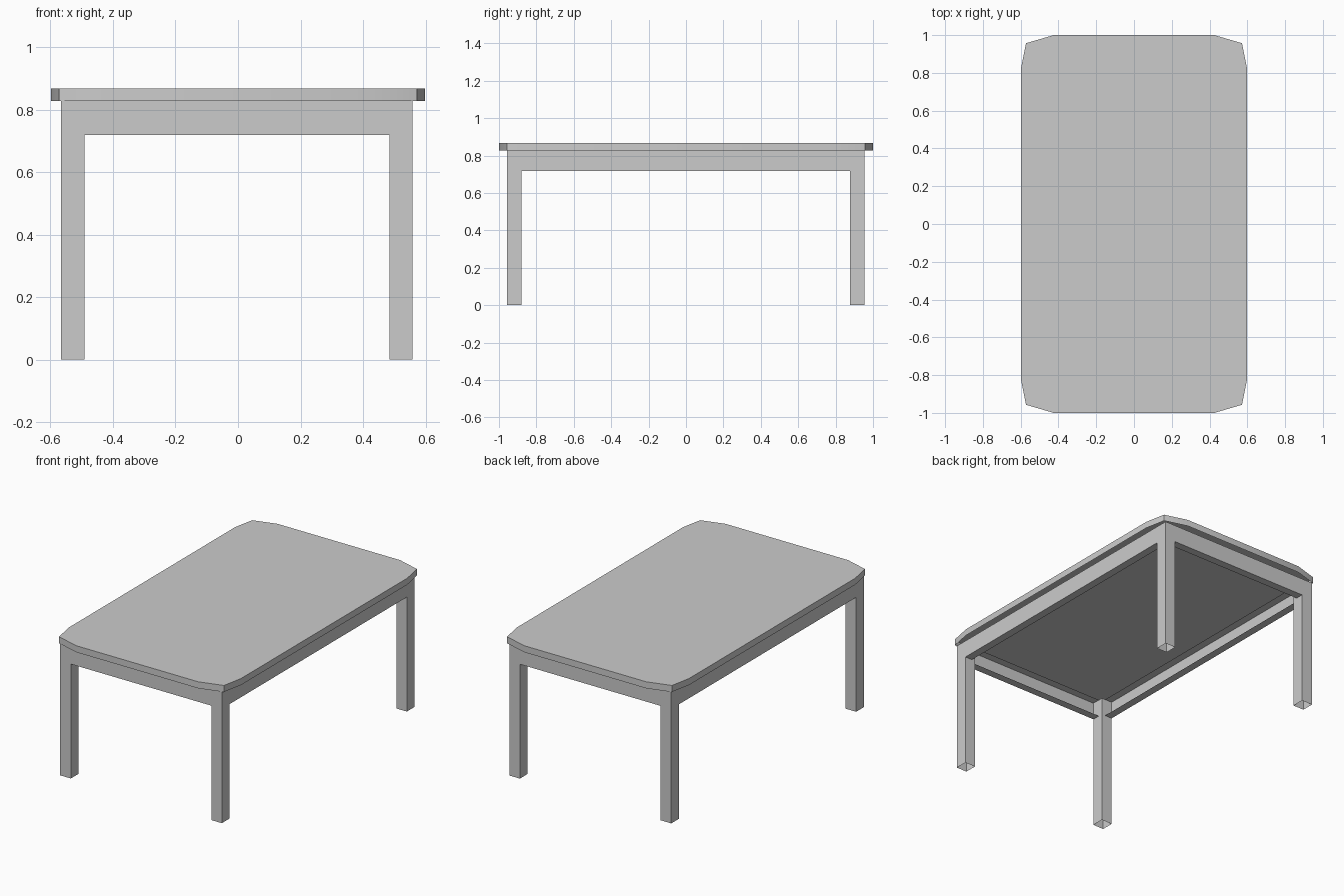
import bpy, bmesh
from math import radians

if "Cube" in bpy.data.objects:
    bpy.data.objects.remove(bpy.data.objects["Cube"])

def make_object(name, bm):
    mesh = bpy.data.meshes.new(name)
    bm.to_mesh(mesh)
    bm.free()
    obj = bpy.data.objects.new(name, mesh)
    bpy.context.collection.objects.link(obj)
    return obj

def box(name, x, y, z, open_side=None):
    """Box between ranges; open_side is the outward direction of a face left out."""
    bm = bmesh.new()
    bmesh.ops.create_cube(bm, size=1)
    bm.normal_update()
    if open_side:
        gone = [f for f in bm.faces if sum(a * b for a, b in zip(f.normal, open_side)) > 0.9]
        bmesh.ops.delete(bm, geom=gone, context='FACES_ONLY')
    for v in bm.verts:
        v.co = [r[0] if c < 0 else r[1] for c, r in zip(v.co, (x, y, z))]
    return make_object(name, bm)

TOP, UNDER, APRON = 0.868, 0.827, 0.718

# Tabletop: rectangle with two-facet corners, a shell open underneath
corner = [(0.598, 0.825), (0.572, 0.957), (0.425, 1.0)]
outline = (corner + [(-x, y) for x, y in reversed(corner)]
           + [(-x, -y) for x, y in corner]
           + [(x, -y) for x, y in reversed(corner)])
bm = bmesh.new()
upper = [bm.verts.new((x, y, TOP)) for x, y in outline]
lower = [bm.verts.new((x, y, UNDER)) for x, y in outline]
bm.faces.new(upper)
for i in range(len(outline)):
    bm.faces.new((upper[i - 1], lower[i - 1], lower[i], upper[i]))
tabletop = make_object("tabletop", bm)
bpy.context.view_layer.objects.active = tabletop
tabletop.select_set(True)
bpy.ops.object.shade_smooth_by_angle(angle=radians(60))

# Four square legs, open at the foot
leg_x = {"left": (-0.566, -0.491), "right": (0.485, 0.558)}
leg_y = {"front": (-0.957, -0.879), "back": (0.877, 0.955)}
for side, x in leg_x.items():
    for end, y in leg_y.items():
        box(f"{end}_{side}_leg", x, y, (0, UNDER), (0, 0, -1))

# Apron rails flush with the legs, open on the inside
THICK = 0.05
span_x = (leg_x["left"][1], leg_x["right"][0])
span_y = (leg_y["front"][1], leg_y["back"][0])
f, b = leg_y["front"][0], leg_y["back"][1]
l, r = leg_x["left"][0], leg_x["right"][1]
z = (APRON, UNDER)
box("front_apron", span_x, (f, f + THICK), z, (0, 1, 0))
box("back_apron", span_x, (b - THICK, b), z, (0, -1, 0))
box("left_apron", (l, l + THICK), span_y, z, (1, 0, 0))
box("right_apron", (r - THICK, r), span_y, z, (-1, 0, 0))
